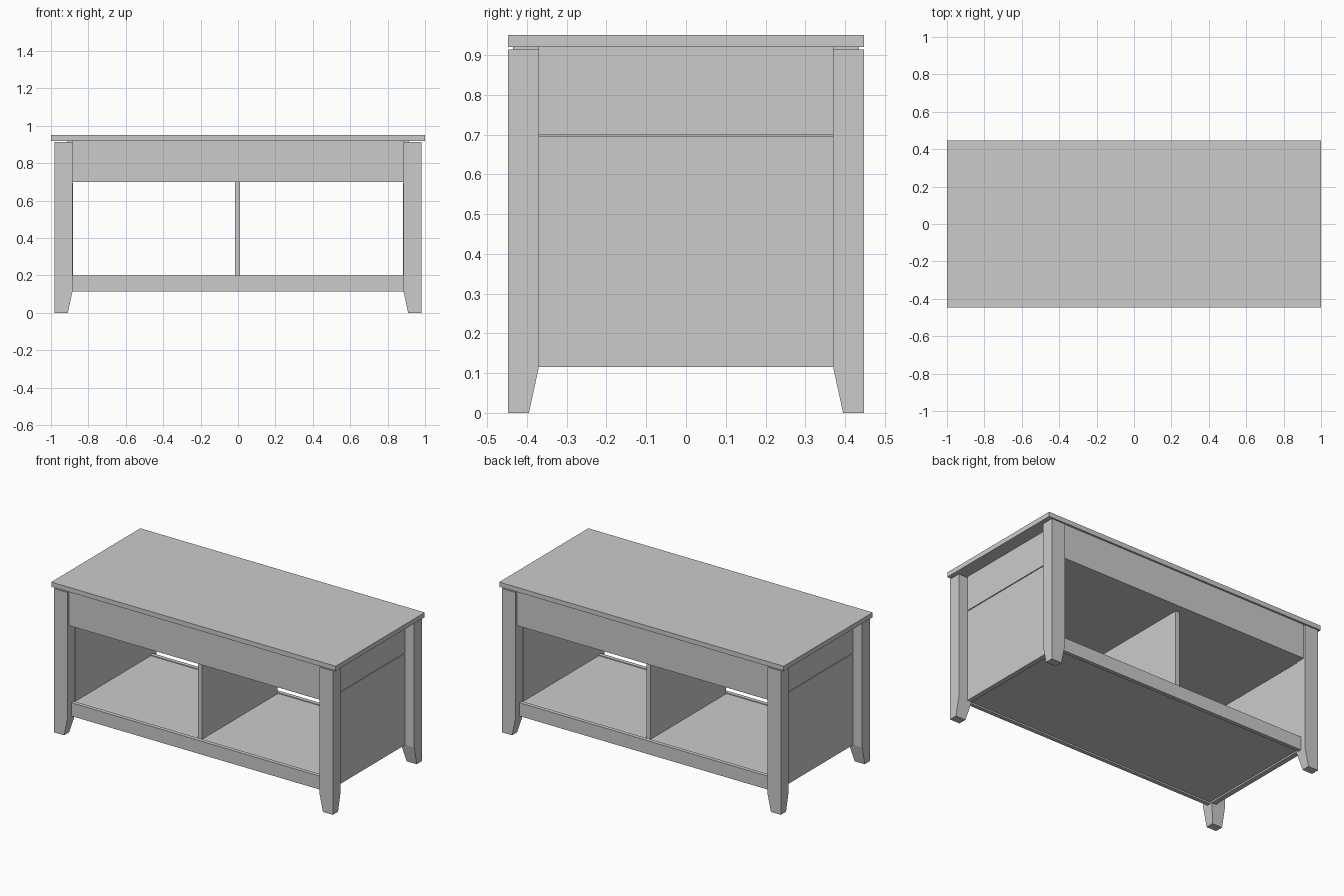
import bpy
import bmesh

if "Cube" in bpy.data.objects:
    bpy.data.objects.remove(bpy.data.objects["Cube"], do_unlink=True)

# Single grey finish
grey = bpy.data.materials.new("plain_grey")
grey.use_nodes = True
colour = (0.6, 0.6, 0.6, 1)
grey.diffuse_color = colour
grey.node_tree.nodes["Principled BSDF"].inputs["Base Color"].default_value = colour


def box(name, x, y, z):
    """Box spanning the given (low, high) ranges."""
    bm = bmesh.new()
    bmesh.ops.create_cube(bm, size=1)
    for v in bm.verts:
        v.co = [r[0] if c < 0 else r[1] for c, r in zip(v.co, (x, y, z))]
    mesh = bpy.data.meshes.new(name)
    bm.to_mesh(mesh)
    bm.free()
    mesh.materials.append(grey)
    obj = bpy.data.objects.new(name, mesh)
    bpy.context.collection.objects.link(obj)
    return obj


def leg(name, sx, sy):
    """Square leg whose inner faces taper towards the foot."""
    obj = box(name, (0.885, 0.98), (0.37, 0.447), (0, 0.914))
    bm = bmesh.new()
    bm.from_mesh(obj.data)
    bmesh.ops.bisect_plane(bm, geom=bm.verts[:] + bm.edges[:] + bm.faces[:],
                           plane_co=(0, 0, 0.115), plane_no=(0, 0, 1))
    for v in bm.verts:
        if v.co.z < 0.01:
            v.co.x = max(v.co.x, 0.91)
            v.co.y = max(v.co.y, 0.395)
        v.co.x *= sx
        v.co.y *= sy
    bmesh.ops.recalc_face_normals(bm, faces=bm.faces)
    bm.to_mesh(obj.data)
    bm.free()


# Legs at the four corners
for side, sx in (("left", 1), ("right", -1)):
    for end, sy in (("front", -1), ("back", 1)):
        leg(f"{end}_{side}_leg", sx, sy)

# Top slab and the storage box under it
box("table_top", (-1, 1), (-0.447, 0.447), (0.92, 0.95))
box("storage_box", (-0.884, 0.884), (-0.435, 0.435), (0.70, 0.92))

# Side panels, with a narrow seam below the upper strip
for side, s in (("left", 1), ("right", -1)):
    x = sorted((s * 0.883, s * 0.915))
    box(f"{side}_upper_panel", x, (-0.372, 0.372), (0.70, 0.92))
    box(f"{side}_side_panel", x, (-0.372, 0.372), (0.115, 0.695))

# Lower shelf between slightly taller rails
box("lower_shelf", (-0.884, 0.884), (-0.39, 0.39), (0.125, 0.195))
for end, s in (("front", -1), ("back", 1)):
    box(f"{end}_lower_rail", (-0.886, 0.886),
        sorted((s * 0.385, s * 0.41)), (0.115, 0.2))

# Upright divider between shelf and box
box("divider", (-0.015, 0.012), (-0.38, 0.38), (0.19, 0.705))
